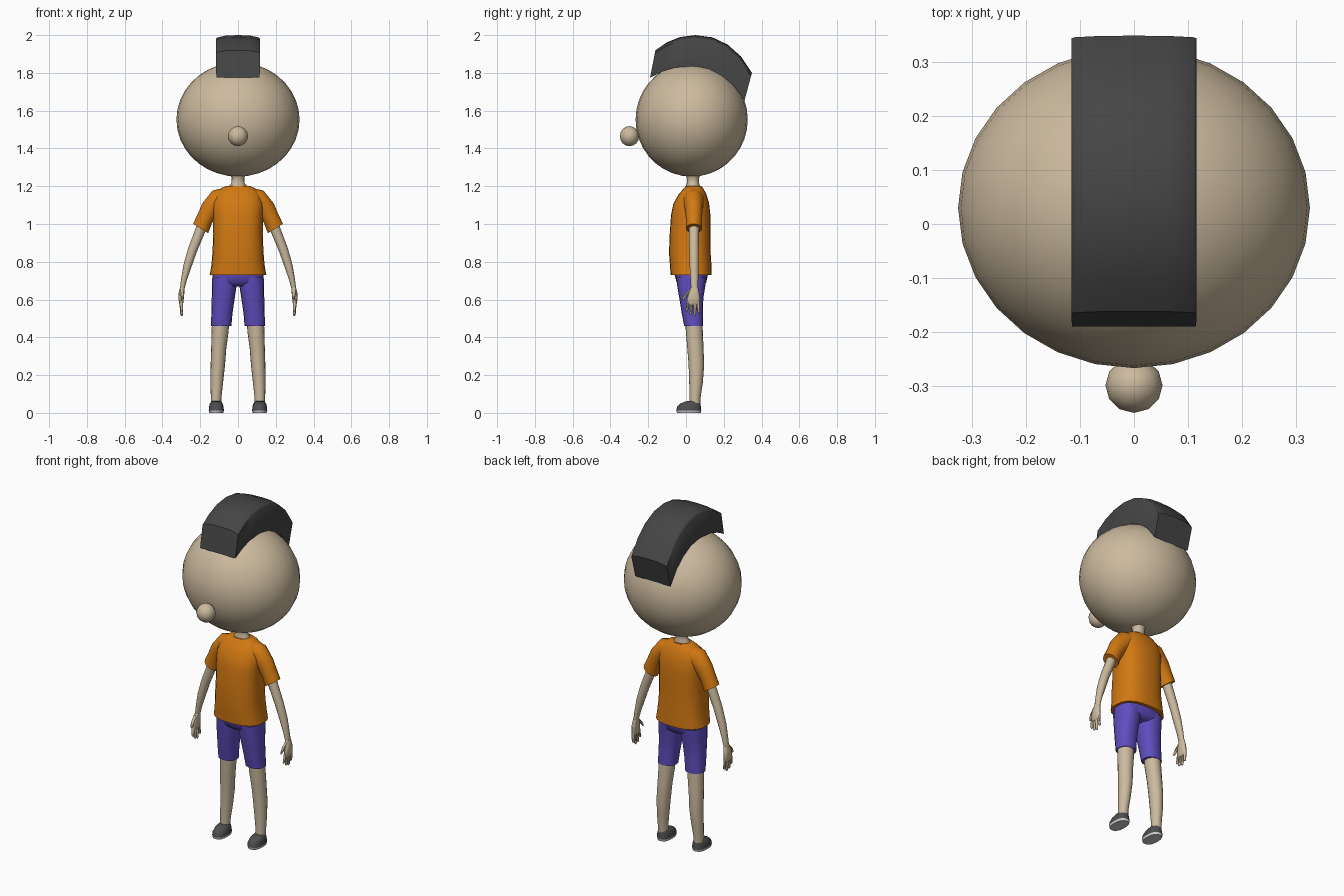
import bpy, bmesh, math


def material(name, rgb):
    m = bpy.data.materials.new(name)
    m.diffuse_color = (*rgb, 1)
    return m


SKIN = material("skin beige", (0.60, 0.49, 0.34))
ORANGE = material("shirt orange", (0.64, 0.19, 0.006))
PURPLE = material("shorts purple", (0.115, 0.075, 0.52))
BLACK = material("hair charcoal", (0.06, 0.06, 0.06))
GREY = material("shoe grey", (0.075, 0.075, 0.078))
PALE = material("sole pale grey", (0.6, 0.6, 0.6))


def finish(name, bm, mat, mirror=False, angle=45):
    bmesh.ops.recalc_face_normals(bm, faces=bm.faces)
    me = bpy.data.meshes.new(name)
    bm.to_mesh(me)
    bm.free()
    me.materials.append(mat)
    me.shade_smooth()
    me.set_sharp_from_angle(angle=math.radians(angle))
    ob = bpy.data.objects.new(name, me)
    bpy.context.collection.objects.link(ob)
    if mirror:
        mod = ob.modifiers.new("mirror", 'MIRROR')
        mod.use_mirror_merge = False
    return ob


def skin_loops(bm, loops):
    """Bridge closed point loops into a capped tube."""
    vs = [[bm.verts.new(p) for p in loop] for loop in loops]
    n = len(vs[0])
    for lo, hi in zip(vs, vs[1:]):
        for i in range(n):
            j = (i + 1) % n
            bm.faces.new((lo[i], lo[j], hi[j], hi[i]))
    bm.faces.new(vs[0][::-1])
    bm.faces.new(vs[-1])


def loft(bm, rings, n=16, power=2.0):
    """Rings: x, y, z, half width, half depth, tilt in the front plane."""
    loops = []
    for x, y, z, a, b, *tilt in rings:
        t = math.radians(tilt[0]) if tilt else 0
        loop = []
        for i in range(n):
            ang = 2 * math.pi * i / n
            c, s = math.cos(ang), math.sin(ang)
            u = a * math.copysign(abs(c) ** (2 / power), c)
            v = b * math.copysign(abs(s) ** (2 / power), s)
            loop.append((x + u * math.cos(t), y + v, z + u * math.sin(t)))
        loops.append(loop)
    skin_loops(bm, loops)


def part(name, mat, rings, mirror=False, n=16, power=2.0, angle=45):
    bm = bmesh.new()
    loft(bm, rings, n, power)
    return finish(name, bm, mat, mirror, angle)


def ball(name, mat, loc, size, u, v):
    bm = bmesh.new()
    bmesh.ops.create_uvsphere(bm, u_segments=u, v_segments=v, radius=1)
    bmesh.ops.scale(bm, vec=size, verts=bm.verts)
    bmesh.ops.translate(bm, vec=loc, verts=bm.verts)
    return finish(name, bm, mat)


# Head, nose and neck
ball("head", SKIN, (0, 0.03, 1.553), (0.326, 0.297, 0.302), 28, 18)
ball("nose", SKIN, (0, -0.299, 1.465), (0.053, 0.051, 0.053), 12, 8)
part("neck", SKIN, [(0, 0.037, 1.15, 0.045, 0.035), (0, 0.037, 1.204, 0.045, 0.036),
                    (0, 0.037, 1.215, 0.034, 0.033), (0, 0.037, 1.245, 0.033, 0.033),
                    (0, 0.037, 1.28, 0.055, 0.05)])

# Hair crest: stations of inner (y, z) and outer (y, z)
stations = [(-0.19, 1.775, -0.162, 1.92), (-0.13, 1.805, -0.10, 1.962),
            (-0.06, 1.828, -0.03, 1.99), (0.03, 1.835, 0.05, 2.0),
            (0.12, 1.822, 0.14, 1.988), (0.19, 1.785, 0.22, 1.95),
            (0.25, 1.735, 0.29, 1.888), (0.31, 1.655, 0.349, 1.80)]
bm = bmesh.new()
hair = []
for iy, iz, oy, oz in stations:
    loop = [(-0.115, iy, iz), (0.115, iy, iz)]
    for k in (1, 0.95, 0.55, 0, -0.55, -0.95, -1):
        f = 1 - 0.09 * abs(k) ** 3
        if abs(k) == 1:
            f -= 0.03
        loop.append((0.116 * k, iy + (oy - iy) * f, iz + (oz - iz) * f))
    hair.append(loop)
skin_loops(bm, hair)
finish("hair_crest", bm, BLACK)

# Shirt body and sleeves
part("shirt_body", ORANGE, [
    (0, 0.027, 0.73, 0.150, 0.108), (0, 0.025, 0.78, 0.141, 0.110),
    (0, 0.020, 0.85, 0.135, 0.110), (0, 0.022, 0.95, 0.131, 0.108),
    (0, 0.025, 1.05, 0.132, 0.104), (0, 0.028, 1.11, 0.134, 0.094),
    (0, 0.035, 1.16, 0.118, 0.072), (0, 0.040, 1.19, 0.088, 0.050),
    (0, 0.040, 1.20, 0.065, 0.042)], n=24, power=2.5)
part("sleeve", ORANGE, [
    (0.050, 0.040, 1.130, 0.065, 0.060, 75), (0.105, 0.040, 1.125, 0.060, 0.055, 60),
    (0.150, 0.041, 1.075, 0.052, 0.046, 42), (0.175, 0.042, 1.030, 0.045, 0.043, 35),
    (0.198, 0.042, 0.976, 0.047, 0.043, 32)], mirror=True)

# Arms
part("arm", SKIN, [
    (0.180, 0.042, 1.020, 0.028, 0.028, 30), (0.200, 0.042, 0.965, 0.027, 0.027, 25),
    (0.240, 0.042, 0.865, 0.025, 0.025, 20), (0.267, 0.043, 0.780, 0.022, 0.024, 15),
    (0.285, 0.044, 0.710, 0.016, 0.021, 10), (0.296, 0.045, 0.655, 0.012, 0.019, 5)],
    mirror=True, n=12)

# Hands: palm, four fingers and a thumb
bm = bmesh.new()
loft(bm, [(0.295, 0.045, 0.665, 0.012, 0.019), (0.299, 0.042, 0.635, 0.015, 0.028),
          (0.301, 0.040, 0.605, 0.014, 0.034), (0.301, 0.039, 0.580, 0.011, 0.034),
          (0.301, 0.039, 0.572, 0.007, 0.030)], n=12, power=2.4)
for y0, y1, tip in ((0.013, 0.004, 0.538), (0.031, 0.024, 0.518),
                    (0.048, 0.046, 0.512), (0.064, 0.068, 0.53)):
    mid = (0.59 + tip) / 2
    loft(bm, [(0.301, y0, 0.59, 0.009, 0.009), (0.300, (y0 + y1) / 2, mid, 0.008, 0.008),
              (0.298, y1, tip + 0.006, 0.007, 0.007), (0.297, y1, tip, 0.003, 0.003)], n=8)
loft(bm, [(0.298, 0.030, 0.655, 0.009, 0.012), (0.296, 0.006, 0.632, 0.009, 0.011),
          (0.294, -0.012, 0.608, 0.007, 0.008), (0.293, -0.016, 0.598, 0.003, 0.004)], n=8)
finish("hand", bm, SKIN, mirror=True)

# Shorts: hips and two legs
part("shorts_hips", PURPLE, [
    (0, 0.030, 0.670, 0.100, 0.055), (0, 0.029, 0.690, 0.136, 0.078),
    (0, 0.028, 0.730, 0.136, 0.088), (0, 0.028, 0.780, 0.130, 0.090)], n=24, power=2.5)
part("shorts_leg", PURPLE, [
    (0.089, 0.040, 0.460, 0.054, 0.050), (0.085, 0.033, 0.530, 0.056, 0.056),
    (0.078, 0.028, 0.610, 0.061, 0.064), (0.073, 0.028, 0.670, 0.065, 0.074),
    (0.072, 0.028, 0.720, 0.064, 0.080)], mirror=True, power=2.4)

# Lower legs
part("leg", SKIN, [
    (0.116, 0.047, 0.040, 0.027, 0.028), (0.116, 0.048, 0.080, 0.028, 0.029),
    (0.112, 0.053, 0.160, 0.033, 0.036), (0.107, 0.055, 0.250, 0.038, 0.041),
    (0.102, 0.050, 0.340, 0.040, 0.043), (0.095, 0.044, 0.430, 0.045, 0.045),
    (0.091, 0.041, 0.500, 0.046, 0.045)], mirror=True)

# Shoes with pale soles
part("shoe_sole", PALE, [(0.115, 0.015, 0.000, 0.037, 0.063), (0.115, 0.015, 0.013, 0.040, 0.066)],
     mirror=True, power=2.4)
part("shoe_upper", GREY, [
    (0.115, 0.015, 0.013, 0.040, 0.066), (0.115, 0.016, 0.032, 0.039, 0.063),
    (0.115, 0.022, 0.048, 0.034, 0.054), (0.115, 0.034, 0.060, 0.027, 0.040),
    (0.115, 0.045, 0.063, 0.020, 0.028)], mirror=True, power=2.4)
